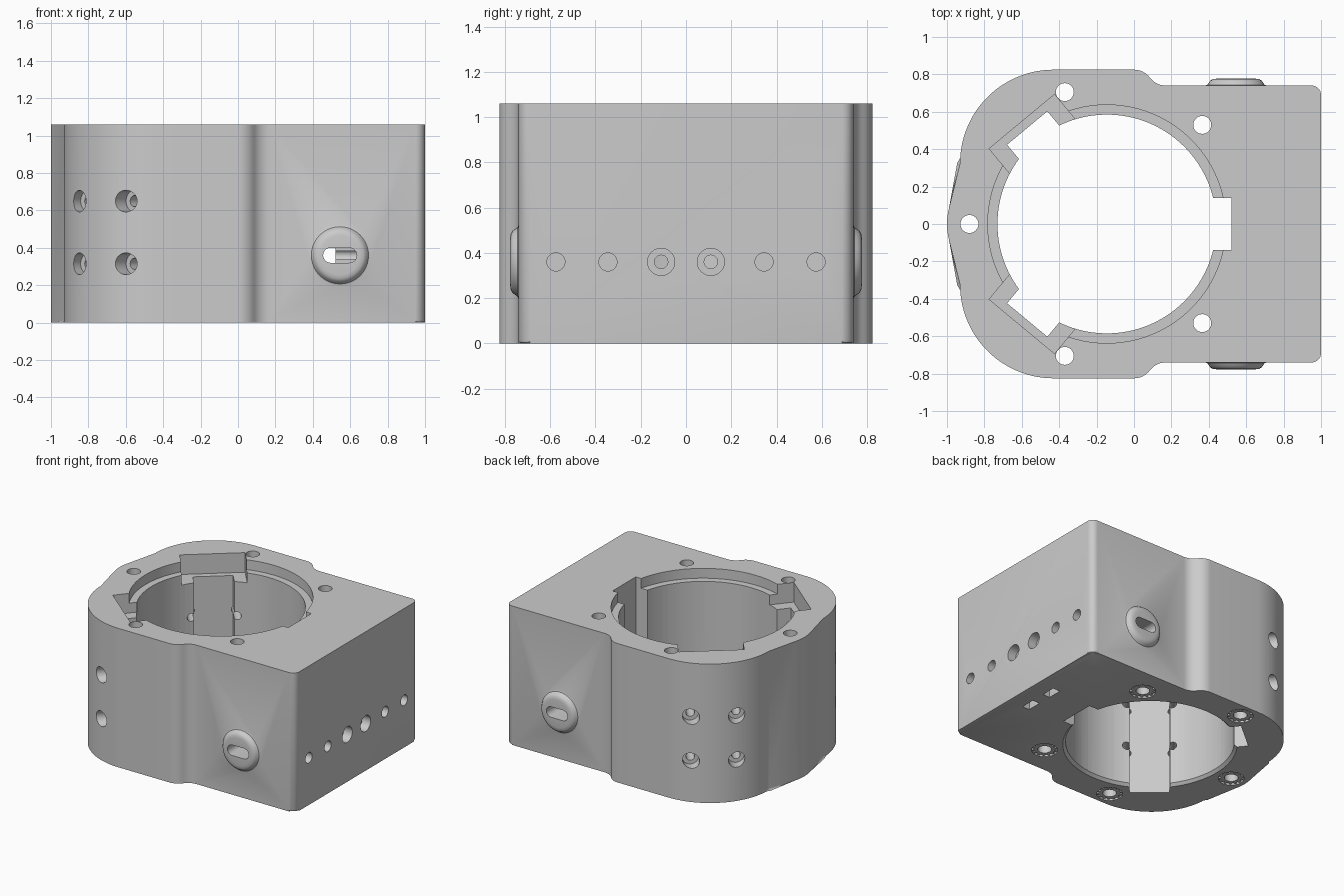
import bpy, bmesh
from math import sin, cos, pi, radians
from mathutils import Matrix, Vector

if "Cube" in bpy.data.objects:
    bpy.data.objects.remove(bpy.data.objects["Cube"], do_unlink=True)

grey = bpy.data.materials.new("plain_grey")
grey.use_nodes = True
colour = (0.6, 0.6, 0.6, 1)
grey.diffuse_color = colour
grey.node_tree.nodes["Principled BSDF"].inputs["Base Color"].default_value = colour

HEIGHT = 1.06
BORE_X = -0.145


def solid(name, rings, matrix=Matrix(), closed=False, bevel=0):
    """Skin a stack of equal rings; cap the ends unless the stack is closed."""
    bm = bmesh.new()
    rows = [[bm.verts.new(p) for p in ring] for ring in rings]
    n = len(rows[0])
    pairs = list(zip(rows, rows[1:])) + ([(rows[-1], rows[0])] if closed else [])
    for a, b in pairs:
        for i in range(n):
            j = (i + 1) % n
            bm.faces.new((a[i], a[j], b[j], b[i]))
    if not closed:
        base = bm.faces.new(rows[0][::-1])
        bm.faces.new(rows[-1])
        if bevel:
            bmesh.ops.bevel(bm, geom=list(base.edges), offset=bevel, segments=2,
                            profile=0.5, affect='EDGES')
    bmesh.ops.recalc_face_normals(bm, faces=bm.faces[:])
    mesh = bpy.data.meshes.new(name)
    bm.to_mesh(mesh)
    bm.free()
    mesh.transform(matrix)
    mesh.materials.append(grey)
    obj = bpy.data.objects.new(name, mesh)
    bpy.context.collection.objects.link(obj)
    return obj


def arc(cx, cy, r, start, end, n):
    angles = [radians(start + (end - start) * i / n) for i in range(n + 1)]
    return [(cx + r * cos(a), cy + r * sin(a)) for a in angles]


def prism(name, outline, low, high, matrix=Matrix(), bevel=0):
    return solid(name, [[(x, y, z) for x, y in outline] for z in (low, high)],
                 matrix, bevel=bevel)


def lathe(name, profile, matrix=Matrix(), sides=32):
    return solid(name, [[(r * cos(2 * pi * i / sides), r * sin(2 * pi * i / sides), z)
                         for i in range(sides)] for r, z in profile], matrix)


def combine(tool, operation='DIFFERENCE'):
    """Apply a boolean to the body and discard the tool."""
    mod = body.modifiers.new("shape", 'BOOLEAN')
    mod.operation, mod.solver, mod.object = operation, 'EXACT', tool
    bpy.context.view_layer.objects.active = body
    bpy.ops.object.modifier_apply(modifier=mod.name)
    bpy.data.objects.remove(tool, do_unlink=True)


def drill(matrix, r, low, high, sides=32):
    combine(lathe("drill", [(r, low), (r, high)], matrix, sides))


def cut_box(matrix, x0, x1, half_y, z0, z1):
    outline = [(x0, -half_y), (x1, -half_y), (x1, half_y), (x0, half_y)]
    combine(prism("box_cutter", outline, z0, z1, matrix))


def at(x, y, z=0):
    return Matrix.Translation(Vector((x, y, z)))


# Housing: mirrored outline, rounded lower edge
half = (arc(0.95, 0.69, 0.05, 0, 90, 8)
        + arc(0.17, 0.846, 0.106, 270, 216.9, 8)
        + arc(0, 0.719, 0.106, 36.9, 90, 8)[1:]
        + arc(-0.43, 0.325, 0.5, 90, 180, 28)
        + arc(-0.67, 0, 0.33, 166, 180, 5))
outline = half + [(x, -y) for x, y in half[-2::-1]]
body = prism("housing", outline, 0, HEIGHT, bevel=0.015)

# Domed side bosses with a flat cap
boss = [(0.165, -0.03), (0.165, 0), (0.153, 0.004), (0.146, 0.014), (0.138, 0.026),
        (0.125, 0.034), (0.105, 0.037)]
for side in (-1, 1):
    m = at(0.545, side * 0.74, 0.36) @ Matrix.Rotation(-side * pi / 2, 4, 'X')
    combine(lathe("boss", boss, m, 40), 'UNION')

# Central bore, upper counterbore and lower chamfer
bore = at(BORE_X, 0)
drill(bore, 0.585, -0.1, 1.2, 96)
drill(bore, 0.637, HEIGHT - 0.075, 1.2, 96)
combine(lathe("chamfer", [(0.615, -0.01), (0.583, 0.022)], bore, 96))

# Keyways: one plain, two with a wide shoulder and screw holes
TURN = 129.7
for angle in (0, TURN, -TURN):
    m = bore @ Matrix.Rotation(radians(angle), 4, 'Z')
    cut_box(m, 0.4, 0.667, 0.14, -0.1, 1.2)
    if angle == 0:
        continue
    cut_box(m, 0.401, 0.712, 0.227, HEIGHT - 0.15, 1.21)
    for across in (-0.158, 0.158):
        for z in (0.315, 0.65):
            axis = m @ at(0, across, z) @ Matrix.Rotation(pi / 2, 4, 'Y')
            drill(axis, 0.058, 0.83, 1.2)
            drill(axis, 0.03, 0.55, 0.9, 20)

# Strap channels running from each boss to the plain keyway
stadium = arc(0.595, 0, 0.04, -90, 90, 10) + arc(0.495, 0, 0.04, 90, 270, 10)
for side in (-1, 1):
    m = at(0, 0, 0.36) @ Matrix.Rotation(-side * pi / 2, 4, 'X')
    combine(prism("channel", stadium, 0.13, 0.9, m))

# End-face holes and the nut slots below the middle pair
for side in (-1, 1):
    for y in (0.345, 0.575):
        drill(at(0, side * y, 0.36) @ Matrix.Rotation(pi / 2, 4, 'Y'), 0.04, 0.72, 1.1)
    axis = at(0, side * 0.11, 0.36) @ Matrix.Rotation(pi / 2, 4, 'Y')
    drill(axis, 0.06, 0.93, 1.1)
    drill(axis, 0.03, 0.48, 1.0, 20)
    cut_box(at(0, side * 0.11), 0.81, 0.87, 0.055, -0.1, 0.42)

# Vertical bolt holes with knurled inserts underneath
TEETH = 14
for i, (x, y) in enumerate([(-0.88, 0), (-0.37, 0.705), (-0.37, -0.705),
                            (0.365, 0.53), (0.365, -0.53)]):
    drill(at(x, y), 0.048, -0.1, 1.2)
    drill(at(x, y), 0.09, -0.1, 0.12, 40)
    rings = []
    for big, small, z in ((0.089, 0.072, 0.006), (0.089, 0.072, 0.119),
                          (0.048, 0.048, 0.119), (0.048, 0.048, 0.006)):
        ring = []
        for k in range(TEETH * 4):
            r = big if k % 4 < 2 else small
            a = 2 * pi * k / (TEETH * 4)
            ring.append((r * cos(a), r * sin(a), z))
        rings.append(ring)
    solid(f"knurled_insert_{i + 1}", rings, at(x, y), closed=True)

# Smooth the curved walls, keep the edges crisp
bpy.ops.object.select_all(action='DESELECT')
body.select_set(True)
bpy.context.view_layer.objects.active = body
bpy.ops.object.shade_smooth_by_angle(angle=radians(30))
